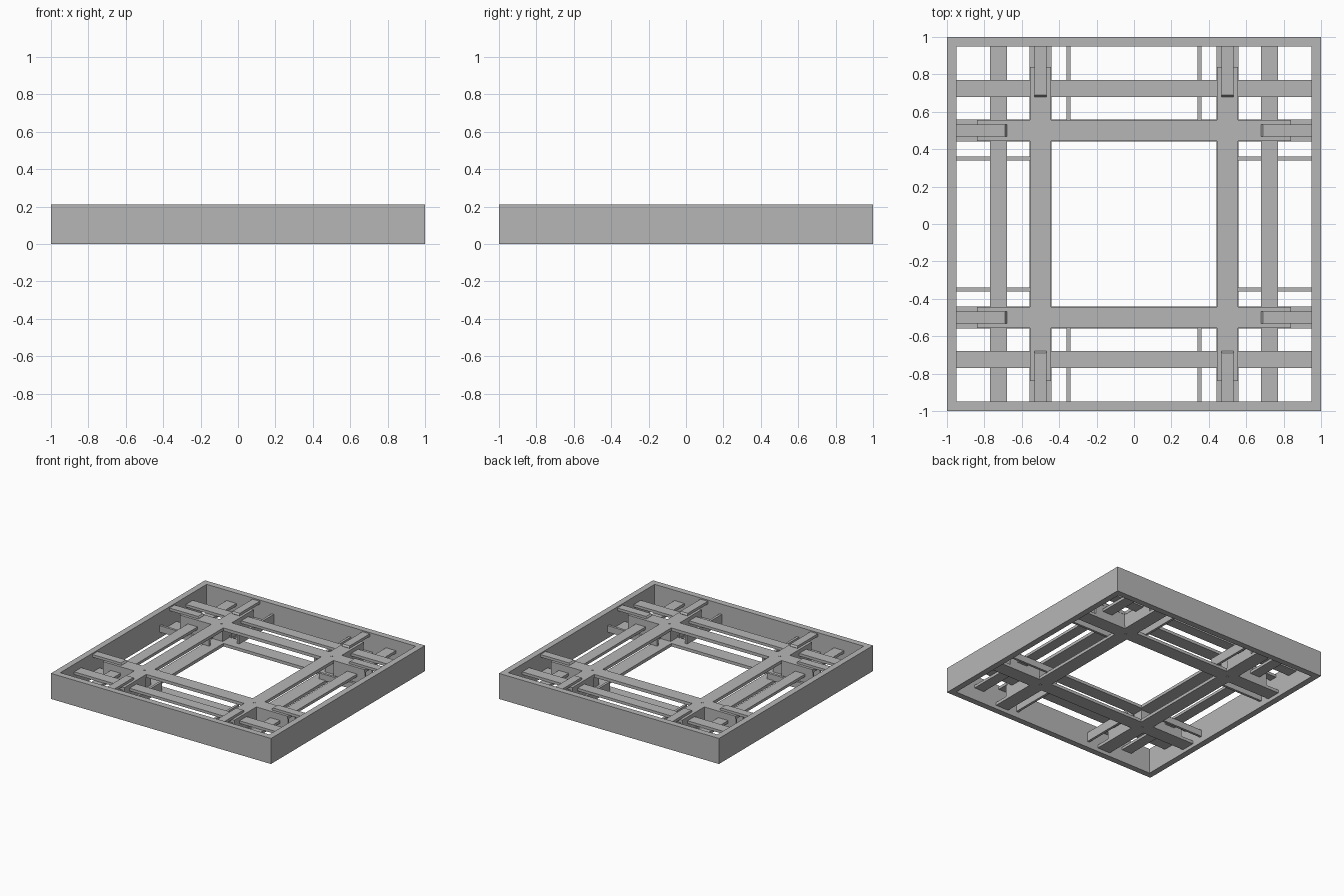
import bpy, bmesh
from mathutils import Matrix, Vector

cube = bpy.data.objects.get("Cube")
if cube:
    bpy.data.objects.remove(cube, do_unlink=True)

grey = bpy.data.materials.new("plain grey")
grey.use_nodes = True
GREY = (0.47, 0.47, 0.47, 1)
grey.diffuse_color = GREY
grey.node_tree.nodes["Principled BSDF"].inputs["Base Color"].default_value = GREY


def finish(name, bm):
    bmesh.ops.recalc_face_normals(bm, faces=bm.faces)
    mesh = bpy.data.meshes.new(name)
    bm.to_mesh(mesh)
    bm.free()
    mesh.materials.append(grey)
    obj = bpy.data.objects.new(name, mesh)
    bpy.context.collection.objects.link(obj)
    return obj


def add_box(bm, x, y, z):
    size = Vector((x[1] - x[0], y[1] - y[0], z[1] - z[0]))
    mid = Vector((sum(x), sum(y), sum(z))) / 2
    bmesh.ops.create_cube(bm, size=1, matrix=Matrix.Translation(mid) @ Matrix.Diagonal(size).to_4x4())


def oriented_box(bm, across, along, z, swap):
    if swap:
        add_box(bm, along, across, z)
    else:
        add_box(bm, across, along, z)


def span(a, b, sign):
    return tuple(sorted((a * sign, b * sign)))


WALL = 0.95    # inner face of the outer frame
BEAM = 0.5     # beam centre lines
SIGNS = (-1, 1)
TOP = 0.18     # top of the beam lattice
LOW = 0.03     # bottom of the beam lattice

# Outer frame: a square ring extruded upward
bm = bmesh.new()
rings = [[bm.verts.new((sx * r, sy * r, 0)) for sx, sy in ((-1, -1), (1, -1), (1, 1), (-1, 1))]
         for r in (1, WALL)]
for i in range(4):
    j = (i + 1) % 4
    bm.faces.new((rings[0][i], rings[0][j], rings[1][j], rings[1][i]))
up = bmesh.ops.extrude_face_region(bm, geom=bm.faces[:])
bmesh.ops.translate(bm, vec=(0, 0, 0.21), verts=[v for v in up["geom"] if isinstance(v, bmesh.types.BMVert)])
finish("outer_frame", bm)


# Crossed beam plates: two long strips, and the cross strips between them
def lattice(name, half, reach, z):
    bm = bmesh.new()
    inner, outer = BEAM - half, BEAM + half
    for s in SIGNS:
        strip = span(inner, outer, s)
        add_box(bm, strip, (-reach, reach), z)
        add_box(bm, (-inner, inner), strip, z)
        for t in SIGNS:
            add_box(bm, span(outer, reach, t), strip, z)
    finish(name, bm)


lattice("upper_beam_lattice", 0.055, 0.84, (TOP - 0.025, TOP))
lattice("lower_beam_lattice", 0.059, WALL, (LOW, LOW + 0.025))

# Beam side walls outside the crossings
bm = bmesh.new()
for swap in (False, True):
    for s in SIGNS:
        for t in SIGNS:
            for a in (0.447, 0.538):
                oriented_box(bm, span(a, a + 0.015, s), span(0.555, 0.84, t),
                             (LOW + 0.025, TOP - 0.025), swap)
finish("beam_side_walls", bm)

# Posts joining the plates at each crossing
bm = bmesh.new()
for s in SIGNS:
    for t in SIGNS:
        add_box(bm, span(0.465, 0.553, s), span(0.465, 0.553, t), (LOW + 0.02, TOP - 0.02))
finish("crossing_posts", bm)

# Bolt heads above and below each crossing
bm = bmesh.new()
for s in SIGNS:
    for t in SIGNS:
        for z in (LOW, TOP):
            bmesh.ops.create_cone(bm, cap_ends=True, segments=16, radius1=0.01, radius2=0.01, depth=0.006,
                                  matrix=Matrix.Translation((s * BEAM, t * BEAM, z)))
finish("crossing_bolts", bm)

# Flat rails through the beams, and upright fins holding them
for name, swap, top in (("side", False, 0.125), ("cross", True, 0.148)):
    rails, fins = bmesh.new(), bmesh.new()
    for s in SIGNS:
        oriented_box(rails, span(0.68, 0.77, s), (-WALL, WALL), (top - 0.022, top), swap)
        for t in SIGNS:
            oriented_box(fins, span(0.34, 0.36, s), span(0.5, WALL, t),
                         (LOW + 0.02, (0.126 if not swap else 0.103)), swap)
    finish(name + "_rails", rails)
    finish(name + "_rail_fins", fins)

# Clamp tongues reaching inward from the frame, with a chamfered tip
bm = bmesh.new()
profile = ((WALL, 0.178), (0.69, 0.178), (0.68, 0.186), (0.69, 0.2), (WALL, 0.2))
for swap in (False, True):
    for s in SIGNS:
        for t in SIGNS:
            ends = []
            for a in (0.467, 0.533):
                ends.append([bm.verts.new((p * t, a * s, z) if swap else (a * s, p * t, z))
                             for p, z in profile])
            bm.faces.new(ends[0])
            bm.faces.new(ends[1])
            for i in range(len(profile)):
                j = (i + 1) % len(profile)
                bm.faces.new((ends[0][i], ends[0][j], ends[1][j], ends[1][i]))
finish("clamp_tongues", bm)
